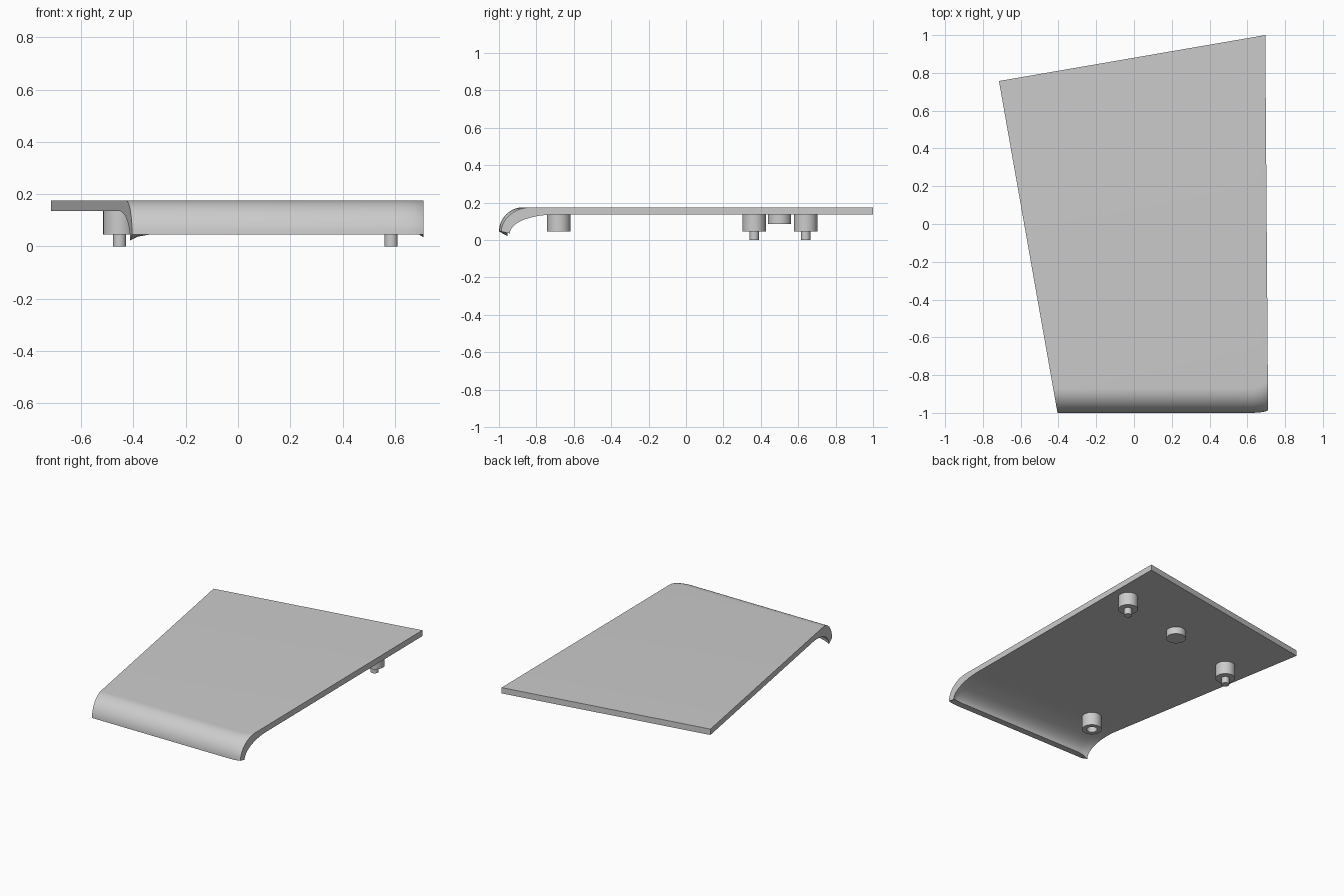
import bpy, bmesh
from math import sin, cos, pi, radians

cube = bpy.data.objects.get("Cube")
if cube:
    bpy.data.objects.remove(cube)

grey = bpy.data.materials.new("light grey")
grey.use_nodes = True
colour = (0.6, 0.6, 0.6, 1)
grey.diffuse_color = colour
grey.node_tree.nodes["Principled BSDF"].inputs["Base Color"].default_value = colour

TOP, UNDER, LIP = 0.175, 0.135, 0.045
STEPS = 14


def lerp(a, b, t):
    return a + (b - a) * t


def finish(bm, name):
    bmesh.ops.recalc_face_normals(bm, faces=bm.faces)
    mesh = bpy.data.meshes.new(name)
    bm.to_mesh(mesh)
    bm.free()
    mesh.materials.append(grey)
    ob = bpy.data.objects.new(name, mesh)
    bpy.context.collection.objects.link(ob)
    bpy.ops.object.select_all(action='DESELECT')
    ob.select_set(True)
    bpy.context.view_layer.objects.active = ob
    bpy.ops.object.shade_smooth_by_angle(angle=radians(35))
    return ob


def quarter(front, depth, low, high):
    """Quarter ellipse rising from the lip edge to the flat."""
    angles = [i / STEPS * pi / 2 for i in range(STEPS + 1)]
    return [(front + depth * (1 - cos(a)), lerp(low, high, sin(a))) for a in angles]


def section(bm, f, front, depth, inner_low):
    """Closed side profile of the panel at fraction f of its width."""
    def place(y, z):
        left = lerp(-0.405, -0.715, (y + 1) / 1.757)
        right = lerp(0.71, 0.695, (y + 1) / 2)
        return bm.verts.new((lerp(left, right, f), y, z))

    back = (lerp(-0.715, 0.695, f), lerp(0.757, 1.0, f))
    outer = [place(*p) for p in quarter(front, depth, LIP, TOP)]
    inner = [place(*p) for p in quarter(front + 0.045, 0.235, inner_low, UNDER)]
    rear = [bm.verts.new((*back, z)) for z in (TOP, UNDER)]
    return outer + rear + inner[::-1]


# Tapered panel with its front edge curled down
bm = bmesh.new()
stations = [(0, -1, 0.13, 0.022), (0.025, -1, 0.13, 0.037),
            (0.06, -1, 0.13, LIP), (0.93, -1, 0.13, LIP),
            (0.965, -0.997, 0.14, LIP), (0.985, -0.993, 0.15, LIP),
            (1, -0.987, 0.165, 0.035)]
rings = [section(bm, *s) for s in stations]
for a, b in zip(rings, rings[1:]):
    for i in range(len(a)):
        j = (i + 1) % len(a)
        bm.faces.new((a[i], a[j], b[j], b[i]))
bm.faces.new(rings[0])
bm.faces.new(rings[-1])
finish(bm, "curled_panel")


def turned(name, x, y, profile, sides=40):
    """Round part turned about a vertical axis."""
    bm = bmesh.new()
    verts = [bm.verts.new((x + r, y, z)) for r, z in profile]
    edges = [bm.edges.new(p) for p in zip(verts, verts[1:])]
    bmesh.ops.spin(bm, geom=verts + edges, cent=(x, y, 0), axis=(0, 0, 1),
                   angle=2 * pi, steps=sides)
    bmesh.ops.remove_doubles(bm, verts=bm.verts, dist=0.0005)
    finish(bm, name)


# Mounting bosses and stop pad under the panel
R, PIN, SEAT = 0.0625, 0.025, UNDER + 0.002
pin_profile = [(R, SEAT), (R, LIP), (PIN, LIP), (PIN, 0), (0, 0)]
turned("left_pin_boss", 0.586, 0.64, pin_profile)
turned("right_pin_boss", -0.453, 0.365, pin_profile)
turned("socket_boss", -0.22, -0.68,
       [(R, SEAT), (R, LIP), (0.033, LIP), (0.033, 0.12), (0, 0.12)])
turned("stop_pad", 0.07, 0.5, [(R, SEAT), (R, 0.085), (0, 0.085)])
